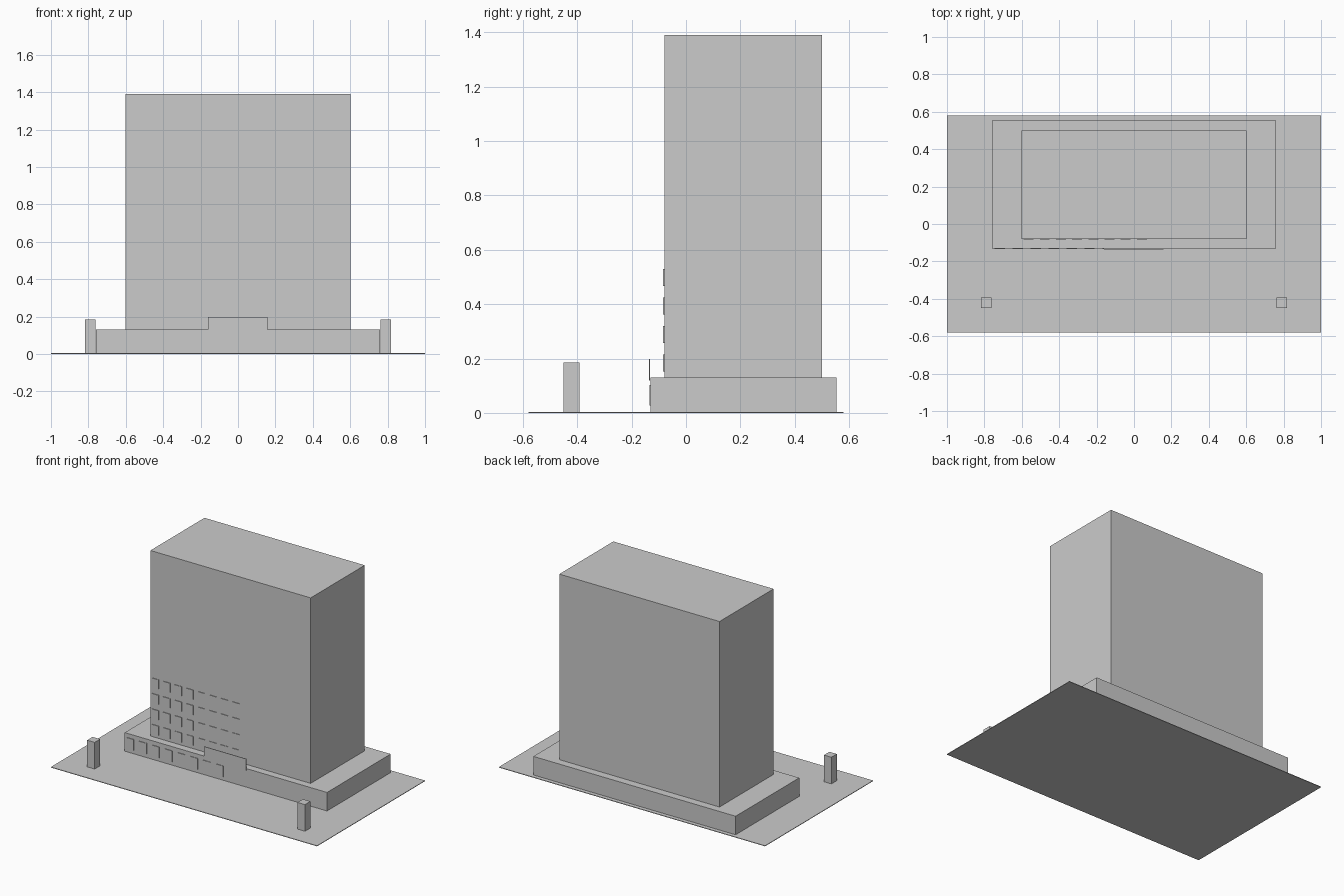
import bpy
import bmesh
from mathutils import Matrix, Vector

if "Cube" in bpy.data.objects:
    bpy.data.objects.remove(bpy.data.objects["Cube"])

grey = bpy.data.materials.new("concrete_grey")
grey.diffuse_color = (0.6, 0.6, 0.6, 1.0)
grey.use_nodes = True
grey.node_tree.nodes["Principled BSDF"].inputs["Base Color"].default_value = grey.diffuse_color


def add_box(bm, lo, hi):
    lo, hi = Vector(lo), Vector(hi)
    mat = Matrix.Translation((lo + hi) / 2) @ Matrix.Diagonal((*(hi - lo), 1.0))
    bmesh.ops.create_cube(bm, size=1.0, matrix=mat)


def make(name, boxes):
    bm = bmesh.new()
    for lo, hi in boxes:
        add_box(bm, lo, hi)
    mesh = bpy.data.meshes.new(name)
    bm.to_mesh(mesh)
    bm.free()
    mesh.materials.append(grey)
    obj = bpy.data.objects.new(name, mesh)
    bpy.context.collection.objects.link(obj)
    return obj


def window_grid(x0, dx, w, cols, z0, dz, h, rows, wall_y):
    # thin plates standing just proud of the wall
    return [((x0 + c * dx, wall_y - 0.004, z0 + r * dz),
             (x0 + c * dx + w, wall_y + 0.001, z0 + r * dz + h))
            for c in range(cols) for r in range(rows)]


# Site slab, podium and tower
make("plaza_slab", [((-1, -0.58, 0), (1, 0.58, 0.004))])
make("podium", [((-0.76, -0.13, 0.004), (0.76, 0.553, 0.13))])
make("tower", [((-0.602, -0.08, 0.13), (0.602, 0.5, 1.39))])

# Windows on the left half of the front
make("tower_windows",
     window_grid(-0.59, 0.0865, 0.053, 8, 0.152, 0.105, 0.062, 4, -0.08))
make("podium_windows",
     window_grid(-0.745, 0.096, 0.055, 8, 0.028, 0, 0.074, 1, -0.13))

# Blank panel over the entrance
make("entrance_panel", [((-0.16, -0.136, 0.12), (0.157, -0.132, 0.198))])

# Gate posts
for side, name in ((-1, "left_post"), (1, "right_post")):
    x = side * 0.79
    make(name, [((x - 0.028, -0.45, 0), (x + 0.028, -0.392, 0.185))])
